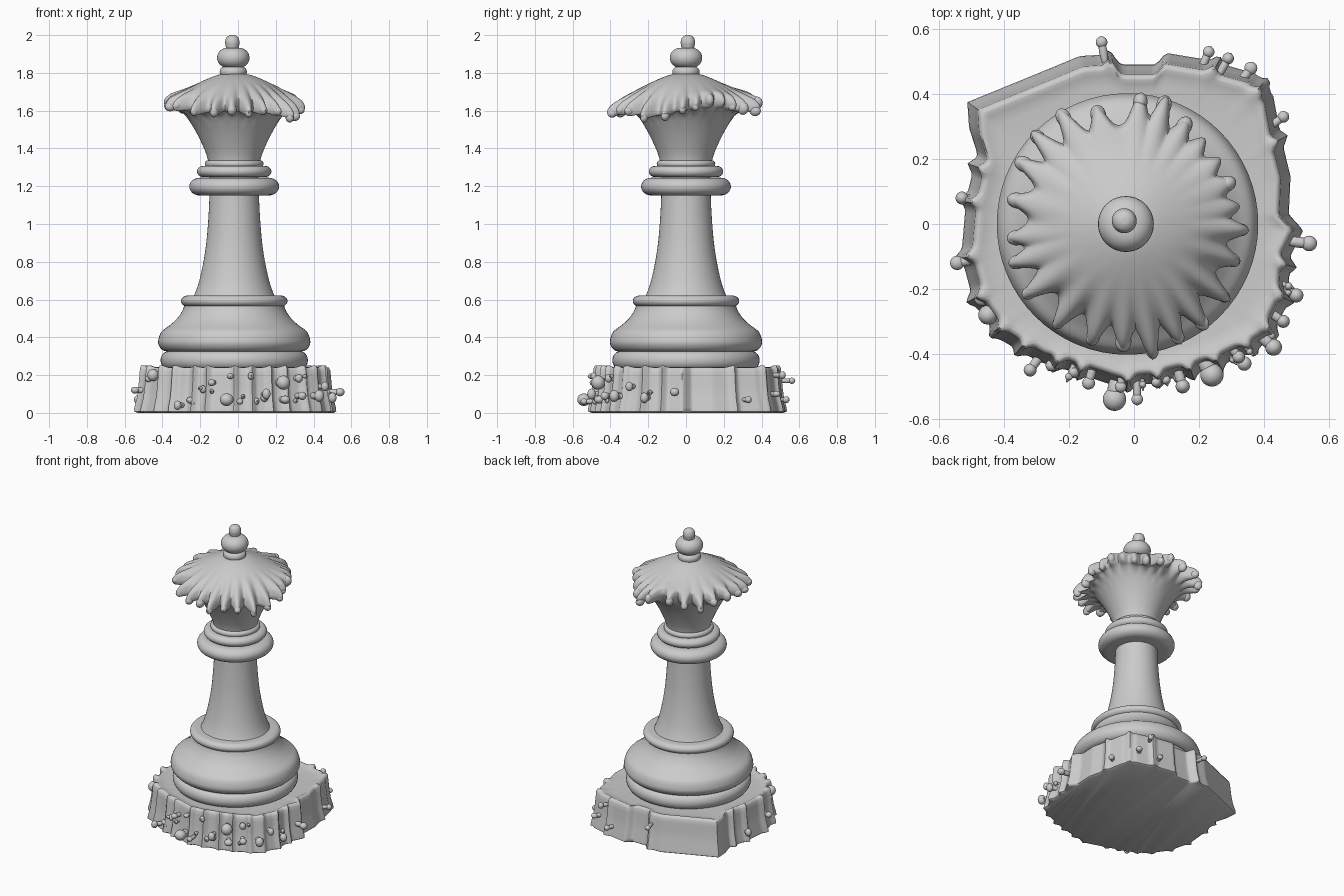
import bpy, bmesh, random
from math import sin, cos, pi, tau, atan2, hypot, exp, radians, remainder
from mathutils import Matrix, Vector

if "Cube" in bpy.data.objects:
    bpy.data.objects.remove(bpy.data.objects["Cube"])

random.seed(4)
AXIS = (-0.02, 0.0)


def finish(name, bm, angle=50):
    bmesh.ops.recalc_face_normals(bm, faces=bm.faces)
    me = bpy.data.meshes.new(name)
    bm.to_mesh(me)
    bm.free()
    ob = bpy.data.objects.new(name, me)
    bpy.context.collection.objects.link(ob)
    bpy.ops.object.select_all(action='DESELECT')
    ob.select_set(True)
    bpy.context.view_layer.objects.active = ob
    bpy.ops.object.shade_smooth_by_angle(angle=radians(angle))
    return ob


def smooth_path(pts, steps=5):
    """Catmull-Rom curve through tuples of any length."""
    p = [Vector(q) for q in [pts[0]] + pts + [pts[-1]]]
    out = []
    for a, b, c, d in zip(p, p[1:], p[2:], p[3:]):
        for k in range(steps):
            t = k / steps
            out.append(0.5 * (2*b + (c-a)*t + (2*a-5*b+4*c-d)*t*t + (3*b-a-3*c+d)*t**3))
    return out + [p[-1]]


def loft(name, rings, n, point, angle=50):
    """Skin rings of n points, point(ring, angle) -> xyz; close both ends."""
    bm = bmesh.new()
    loops = [[bm.verts.new(point(r, tau*i/n)) for i in range(n)] for r in rings]
    for a, b in zip(loops, loops[1:]):
        for i in range(n):
            bm.faces.new((a[i], a[(i+1) % n], b[(i+1) % n], b[i]))
    bm.faces.new(loops[0][::-1])
    bm.faces.new(loops[-1])
    return finish(name, bm, angle)


def lathe(name, prof, c=AXIS):
    return loft(name, prof, 64, lambda r, a: (c[0]+r[0]*cos(a), c[1]+r[0]*sin(a), r[1]))


def bead(name, r, z, hz, hr, c=AXIS):
    """Rounded ring with outer radius r and half height hz."""
    return lathe(name, [(r-hr+hr*cos(t), z+hz*sin(t))
                        for t in [-pi/2 + pi*k/12 for k in range(13)]], c)


# Turned body
bead("foot_ring", 0.39, 0.278, 0.048, 0.04)
lathe("lower_bell", smooth_path([(0.33, .322), (.375, .33), (.398, .355), (.402, .385), (.385, .43),
      (.34, .465), (.302, .50), (.275, .54), (.262, .575), (.25, .60)]))
bead("waist_ring", 0.282, 0.592, 0.029, 0.035)
lathe("stem", smooth_path([(.225, .60), (.207, .635), (.185, .70), (.163, .80), (.148, .90),
      (.139, 1.0), (.133, 1.1), (.13, 1.2), (.13, 1.32)]))
bead("collar", 0.238, 1.198, 0.047, 0.055)
bead("collar_upper_ring", 0.197, 1.278, 0.03, 0.035)
bead("collar_top_ring", 0.155, 1.318, 0.02, 0.02)
TOP = (-0.025, 0.0)
bead("finial_neck", 0.072, 1.805, 0.03, 0.03, TOP)
bead("finial_ball", 0.086, 1.88, 0.053, 0.055, TOP)
lathe("finial_tip", smooth_path([(.03, 1.92), (.036, 1.945), (.038, 1.965), (.031, 1.987),
      (.016, 1.998), (.003, 2.0)]), (-0.03, 0.01))

# Crown with ragged drooping rim: tips as (degrees, radius, height shift)
TIPS = [(-3, .37, -.01), (9, .345, 0), (22, .35, .02), (35, .345, .02), (48, .35, 0), (60, .37, -.02),
        (73, .405, -.01), (84, .40, .02), (105, .37, .03), (121, .405, .02), (136, .405, .01),
        (150, .39, .02), (168, .37, .02), (187, .365, 0), (199, .38, 0), (215, .39, 0), (235, .39, -.03),
        (253, .385, -.03), (268, .385, -.01), (281, .42, -.03), (294, .40, -.02), (307, .40, -.03),
        (323, .39, -.05), (341, .36, -.05)]


def ragged(a):
    w = dz = tot = 0.0
    for d, r, h in TIPS:
        x = remainder(a - radians(d), tau)
        w = max(w, (r - .30) * exp(-(x/.085)**2))
        g = exp(-(x/.2)**2)
        dz += g*h
        tot += g
    return w, dz/tot


def crown_point(ring, a):
    r, z, k = ring
    w, dz = ragged(a)
    r += k*w
    return (AXIS[0]+r*cos(a), AXIS[1]+r*sin(a), z + k*(dz - .25*w))


loft("crown", smooth_path([(.135, 1.32, 0), (.148, 1.37, 0), (.178, 1.44, 0), (.215, 1.51, 0),
     (.255, 1.57, 0), (.282, 1.605, .3), (.295, 1.618, .85), (.305, 1.64, 1), (.30, 1.665, 1),
     (.285, 1.69, .8), (.24, 1.72, .25), (.17, 1.756, 0), (.10, 1.785, 0), (.05, 1.797, 0)], 4),
     240, crown_point, 70)


def blob(bm, pos, size, a):
    """Ellipsoid, first size component pointing outwards at angle a."""
    m = Matrix.Translation(pos) @ Matrix.Rotation(a, 4, 'Z') @ Matrix.Diagonal((*size, 1))
    bmesh.ops.create_icosphere(bm, subdivisions=3, radius=1, matrix=m)


# Rounded drops at the crown tips
bm = bmesh.new()
for d, r, h in TIPS:
    a = radians(d)
    s = random.uniform(.018, .025)
    q = r - .022
    z = 1.642 + h - .25*(r-.30) + random.uniform(-.012, .012)
    blob(bm, (AXIS[0]+q*cos(a), AXIS[1]+q*sin(a), z), (s*1.3, s, s*random.uniform(1, 1.5)), a)
finish("crown_drops", bm)

# Rough base outline seen from above
OUTLINE = [(.53, -.02), (.485, .03), (.49, .15), (.46, .27), (.435, .40), (.38, .47), (.22, .515),
           (.10, .535), (.07, .50), (-.04, .50), (-.09, .53), (-.17, .525), (-.52, .38), (-.515, .30),
           (-.49, .22), (-.525, .08), (-.54, -.1), (-.50, -.25), (-.42, -.36), (-.30, -.43),
           (-.20, -.46), (-.05, -.51), (.05, -.50), (.20, -.465), (.30, -.43), (.42, -.37),
           (.48, -.25), (.49, -.1)]
RIDGES = [30, 47, 63, 98, 160, 172, 191, 205, 218, 228, 241, 250, 268, 279, 291, 301, 313, 322, 334, 345]


def outline_r(a):
    d = Vector((cos(a), sin(a)))
    for p, q in zip(OUTLINE, OUTLINE[1:] + OUTLINE[:1]):
        p, q = Vector(p), Vector(q)
        if p.cross(d) >= -1e-9 and d.cross(q) >= -1e-9 and p.dot(d) > 0:
            return p.cross(q) / d.cross(q - p)
    return 0.5


def base_point(ring, a):
    s, z, k = ring
    bump = max(exp(-(remainder(a - radians(g), tau)/.03)**2) for g in RIDGES)
    r = outline_r(a)*s + k*(.022*bump - .008)
    return (r*cos(a), r*sin(a), z + (k*.012*bump if z > .2 else 0))


loft("rough_base", [(.97, 0, .6), (1.0, .008, 1), (.995, .03, 1), (.97, .08, 1), (.955, .14, 1),
     (.945, .20, 1), (.94, .225, 1), (.925, .24, 1), (.90, .242, .8), (.87, .236, .3),
     (.80, .232, 0), (.60, .232, 0)], 288, base_point, 55)

# Outward nubs on the base wall: (x, y, height, size)
NUBS = [(-.10, .56, .17, .018), (.23, .53, .07, .018), (.36, .48, .10, .02), (.46, .33, .07, .018),
        (.54, -.06, .11, .024), (.50, -.22, .08, .022), (.43, -.38, .09, .026), (.24, -.465, .16, .036),
        (.25, -.46, .07, .026), (-.06, -.54, .07, .036), (.01, -.54, .06, .018), (-.14, -.49, .16, .02),
        (-.20, -.47, .13, .012), (-.32, -.45, .04, .02), (-.47, -.23, .18, .022), (-.545, -.12, .12, .022),
        (-.53, .08, .07, .02), (-.45, -.28, .20, .03), (.15, -.50, .10, .022), (.34, -.43, .09, .022),
        (.46, -.30, .14, .02), (.29, .51, .20, .018)]
for _ in range(16):
    a = radians(random.uniform(235, 340))
    r = outline_r(a)*.985
    NUBS.append((r*cos(a), r*sin(a), random.uniform(.04, .2), random.uniform(.01, .02)))
bm = bmesh.new()
for x, y, z, s in NUBS:
    a = atan2(y, x)
    r = hypot(x, y)
    blob(bm, (r*cos(a), r*sin(a), z), (s, s, s*random.uniform(.8, 1.3)), a)
    blob(bm, ((r-.03)*cos(a), (r-.03)*sin(a), z), (.05, s*.7, s*.7), a)
finish("base_nubs", bm)
